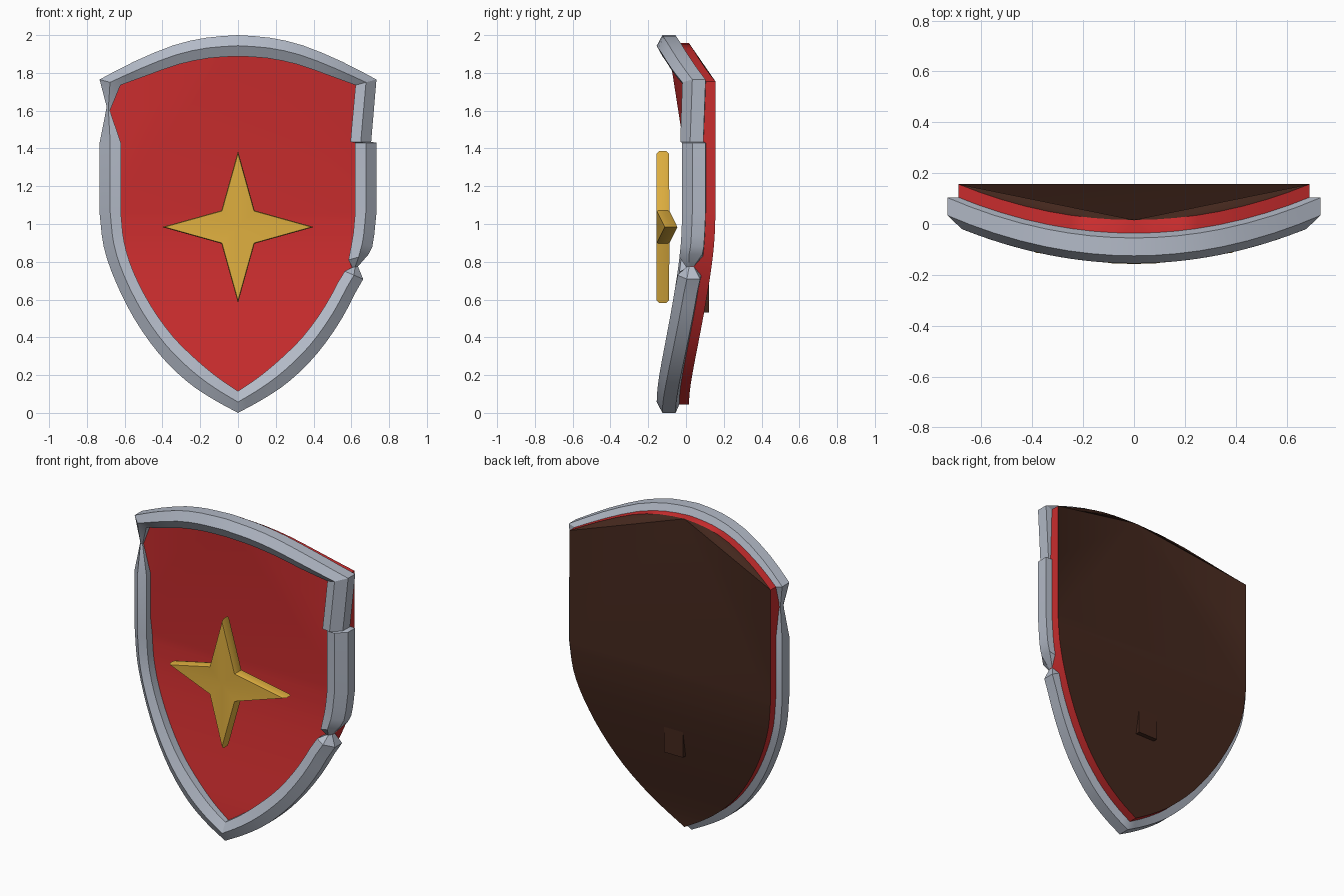
import bpy, bmesh, math

if "Cube" in bpy.data.objects:
    bpy.data.objects.remove(bpy.data.objects["Cube"])


def material(name, rgb):
    m = bpy.data.materials.new(name)
    m.diffuse_color = (*rgb, 1)
    m.use_nodes = True
    m.node_tree.nodes["Principled BSDF"].inputs["Base Color"].default_value = m.diffuse_color
    return m


RED = material("red paint", (0.59, 0.026, 0.027))
STEEL = material("grey steel", (0.45, 0.49, 0.57))
GOLD = material("gold", (0.74, 0.43, 0.05))
WOOD = material("dark wood", (0.056, 0.020, 0.012))


def bend(x, y, z):
    """Curve everything backwards towards the sides."""
    return (x, y + 0.295 * x * x, z)


def finish(bm, name, mats, angle=30):
    bmesh.ops.recalc_face_normals(bm, faces=bm.faces)
    me = bpy.data.meshes.new(name)
    bm.to_mesh(me)
    bm.free()
    for m in mats:
        me.materials.append(m)
    for p in me.polygons:
        p.use_smooth = True
    me.set_sharp_from_angle(angle=math.radians(angle))
    ob = bpy.data.objects.new(name, me)
    bpy.context.collection.objects.link(ob)
    return ob


def dense(pts, cuts=3):
    """Smooth curve through the points."""
    ext = [tuple(2 * a - b for a, b in zip(pts[0], pts[1]))] + pts \
        + [tuple(2 * a - b for a, b in zip(pts[-1], pts[-2]))]
    out = []
    for p0, p1, p2, p3 in zip(ext, ext[1:], ext[2:], ext[3:]):
        for k in range(cuts):
            t = k / cuts
            out.append(tuple(b + .5 * t * (c - a + t * (2 * a - 5 * b + 4 * c - d
                                                        + t * (3 * (b - c) + d - a)))
                             for a, b, c, d in zip(p0, p1, p2, p3)))
    return out + [pts[-1]]


# Right half of the rim, bottom to top: outer x, z, inner x, z
lower = dense([(0, .0, 0, .115), (.14, .077, .103, .185), (.277, .172, .215, .277),
               (.42, .315, .343, .403), (.55, .50, .46, .565), (.65, .70, .553, .745),
               (.711, .88, .603, .905), (.733, 1.06, .62, 1.06)])
SIDE = len(lower) - 1
lower.append((.733, 1.43, .62, 1.43))
upper = dense([(.733, 1.765, .622, 1.735), (.55, 1.86, .48, 1.787), (.345, 1.945, .315, 1.845),
               (.17, 1.986, .155, 1.878), (0, 2.0, 0, 1.888)], 2)


def mirrored(pts):
    return [(-a, b, -c, d) for a, b, c, d in pts]


def full(pts):
    return [(*p, 1) for p in pts]


# Rim: six-sided section swept round, with battle damage
dent_right = [(.663, .708, .565, .75, 1), (.635, .775, .605, .77, .35), (.692, .84, .585, .81, 1)]
step_right = [(.705, 1.435, .595, 1.435, 1)]
dent_left = [(-.695, 1.62, -.678, 1.60, .4)]
path = (full([p for p in lower if p[1] < .67]) + dent_right
        + full([p for p in lower if p[1] > .87]) + step_right + full(upper)
        + full(mirrored(upper[:-1][::-1])) + dent_left + full(mirrored(lower[1:][::-1])))
section = [(0, -.035), (.5, -.065), (1, -.035), (1, .035), (.5, .06), (0, .035)]
bm = bmesh.new()
rings = []
for ox, oz, ix, iz, s in path:
    rings.append([bm.verts.new(bend(ox + (ix - ox) * t, -.09 + y * s, oz + (iz - oz) * t))
                  for t, y in section])
for a, b in zip(rings, rings[1:] + rings[:1]):
    for j in range(6):
        k = (j + 1) % 6
        bm.faces.new((a[j], a[k], b[k], b[j]))
finish(bm, "rim", [STEEL])

# Shield board: outline runs inside the rim, red front and sides, dark back
half = [(a + (c - a) * .38, b + (d - b) * .38) for a, b, c, d in lower + upper]
n = len(half)
bm = bmesh.new()


def outline(y):
    right = [bm.verts.new(bend(x, y, z)) for x, z in half]
    left = [right[0]] + [bm.verts.new(bend(-x, y, z)) for x, z in half[1:-1]] + [right[-1]]
    return right, left


def sheet(right, left, mat):
    """Level bands below, a fan from the top point above."""
    for i in range(SIDE):
        vs = list(dict.fromkeys((right[i], right[i + 1], left[i + 1], left[i])))
        bm.faces.new(vs).material_index = mat
    bm.faces.new((right[-1], right[SIDE], left[SIDE])).material_index = mat
    for side in (right, left):
        for i in range(SIDE, n - 2):
            bm.faces.new((side[-1], side[i], side[i + 1])).material_index = mat


fr, fl = outline(-.097)
br, bl = outline(.016)
sheet(br, bl, 1)
sheet(fr, fl, 0)
for f, b in ((fr, br), (fl, bl)):
    for i in range(n - 1):
        bm.faces.new((f[i], f[i + 1], b[i + 1], b[i]))
finish(bm, "shield_board", [RED, WOOD], 45)

# Four-pointed star with softened edges
bm = bmesh.new()
rings = []
for y, s in ((-.157, .965), (-.143, 1), (-.105, 1), (-.09, .965)):
    ring = []
    for i in range(8):
        r = (.402 if i % 2 == 0 else .124) * s
        a = math.radians(45 * i)
        ring.append(bm.verts.new(bend(r * math.cos(a), y, .984 + r * math.sin(a))))
    rings.append(ring)
caps = [bm.verts.new((0, y, .984)) for y in (-.157, -.09)]
for i in range(8):
    k = (i + 1) % 8
    for a, b in zip(rings, rings[1:]):
        bm.faces.new((a[i], a[k], b[k], b[i]))
    bm.faces.new((caps[0], rings[0][i], rings[0][k]))
    bm.faces.new((caps[1], rings[-1][i], rings[-1][k]))
finish(bm, "star", [GOLD])

# Small wooden block on the back
bm = bmesh.new()
bmesh.ops.create_cube(bm, size=1)
for v in bm.verts:
    v.co = (v.co.x * .13, .085 + v.co.y * .075, .622 + v.co.z * .18)
finish(bm, "back_block", [WOOD])
